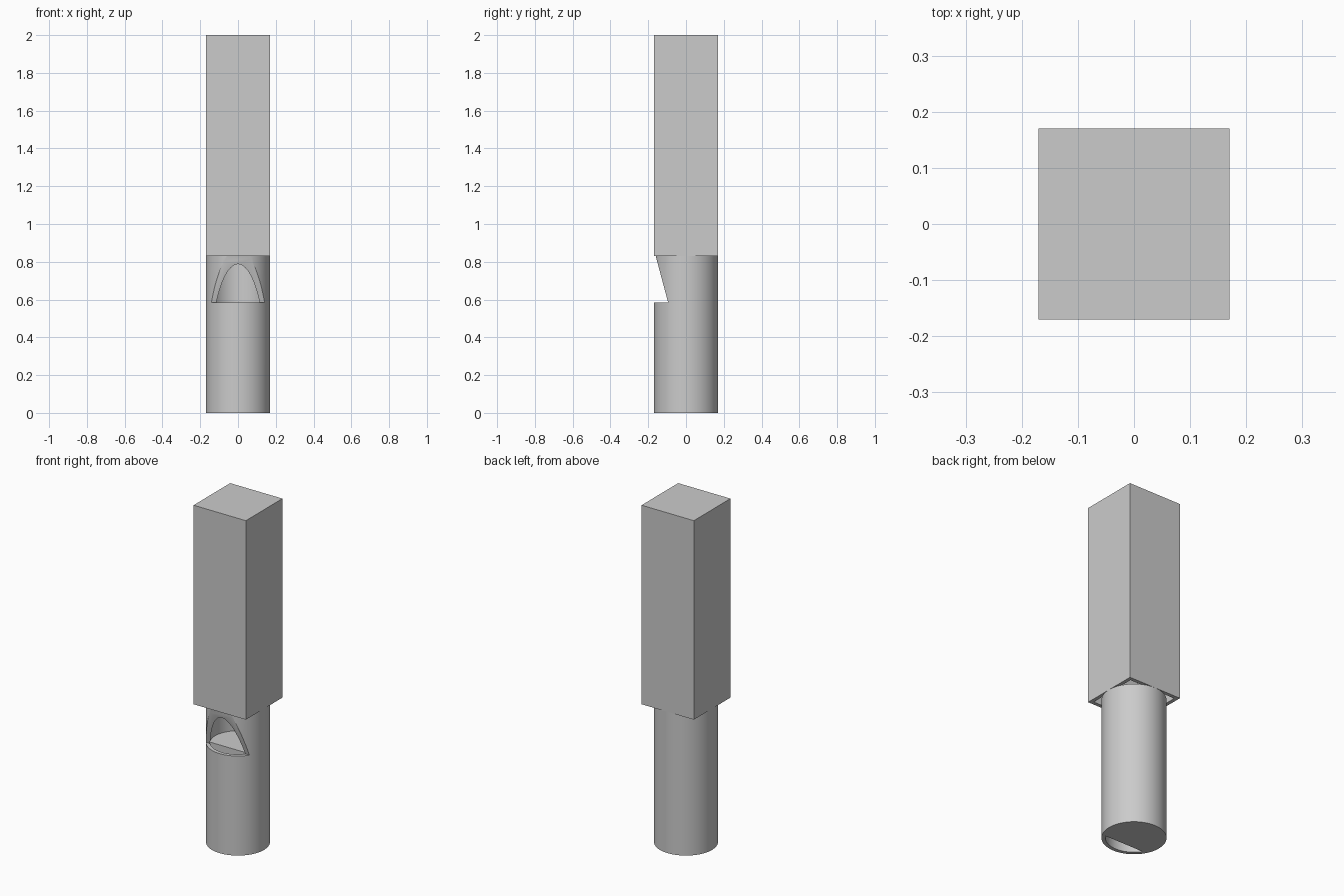
import bpy, bmesh, math
from mathutils import Vector

cube = bpy.data.objects.get("Cube")
if cube:
    bpy.data.objects.remove(cube, do_unlink=True)

HALF, INNER = 0.17, 0.149          # outer and inner half widths
SILL, JOINT, TOP = 0.585, 0.83, 2.0
SEGMENTS = 96

grey = bpy.data.materials.new("plain grey")
grey.use_nodes = True
grey.diffuse_color = (0.6, 0.6, 0.6, 1)
grey.node_tree.nodes["Principled BSDF"].inputs["Base Color"].default_value = (0.6, 0.6, 0.6, 1)


def prism(name, outline, sweep):
    """Extrude a closed outline of 3D points along the sweep vector."""
    bm = bmesh.new()
    face = bm.faces.new([bm.verts.new(p) for p in outline])
    result = bmesh.ops.extrude_face_region(bm, geom=[face], use_keep_orig=True)
    moved = [g for g in result["geom"] if isinstance(g, bmesh.types.BMVert)]
    bmesh.ops.translate(bm, verts=moved, vec=Vector(sweep))
    bmesh.ops.recalc_face_normals(bm, faces=bm.faces[:])
    mesh = bpy.data.meshes.new(name)
    bm.to_mesh(mesh)
    bm.free()
    mesh.materials.append(grey)
    obj = bpy.data.objects.new(name, mesh)
    bpy.context.collection.objects.link(obj)
    return obj


def arc(radius, z, start=0.0, end=math.tau, closed=True):
    steps = SEGMENTS if closed else SEGMENTS - 1
    angles = [start + (end - start) * i / steps for i in range(SEGMENTS)]
    return [(radius * math.cos(a), radius * math.sin(a), z) for a in angles]


def square(half, z):
    return [(x * half, y * half, z) for x, y in ((-1, -1), (1, -1), (1, 1), (-1, 1))]


def select(obj):
    bpy.ops.object.select_all(action='DESELECT')
    obj.select_set(True)
    bpy.context.view_layer.objects.active = obj


def cut(obj, cutter):
    cutter.hide_render = True
    mod = obj.modifiers.new("cut", 'BOOLEAN')
    mod.operation, mod.solver, mod.object = 'DIFFERENCE', 'EXACT', cutter
    select(obj)
    bpy.ops.object.modifier_apply(modifier=mod.name)
    bpy.data.objects.remove(cutter, do_unlink=True)


# Round mouth tube with a sloping window cut into the front
tube = prism("mouth_tube", arc(HALF, 0), (0, 0, JOINT))
cut(tube, prism("bore_cutter", arc(INNER, -0.1), (0, 0, 1.2)))
window = [(-0.2, -0.3, SILL), (-0.2, -0.095, SILL), (-0.2, -0.163, 0.84), (-0.2, -0.3, 0.84)]
cut(tube, prism("window_cutter", window, (0.4, 0, 0)))

# Plug filling the bore, with a flat front that leaves the air slot open
slot = math.asin(0.08 / INNER)
plug = prism("air_slot_plug", arc(INNER, 0, -slot, math.pi + slot, False), (0, 0, SILL))

# Square hollow body, closed at the top and open below
body = prism("square_body", square(HALF, JOINT), (0, 0, TOP - JOINT))
cut(body, prism("body_cutter", square(INNER, JOINT - 0.1), (0, 0, TOP - JOINT + 0.079)))

for part in (tube, plug):
    select(part)
    bpy.ops.object.shade_smooth_by_angle(angle=math.radians(30))
